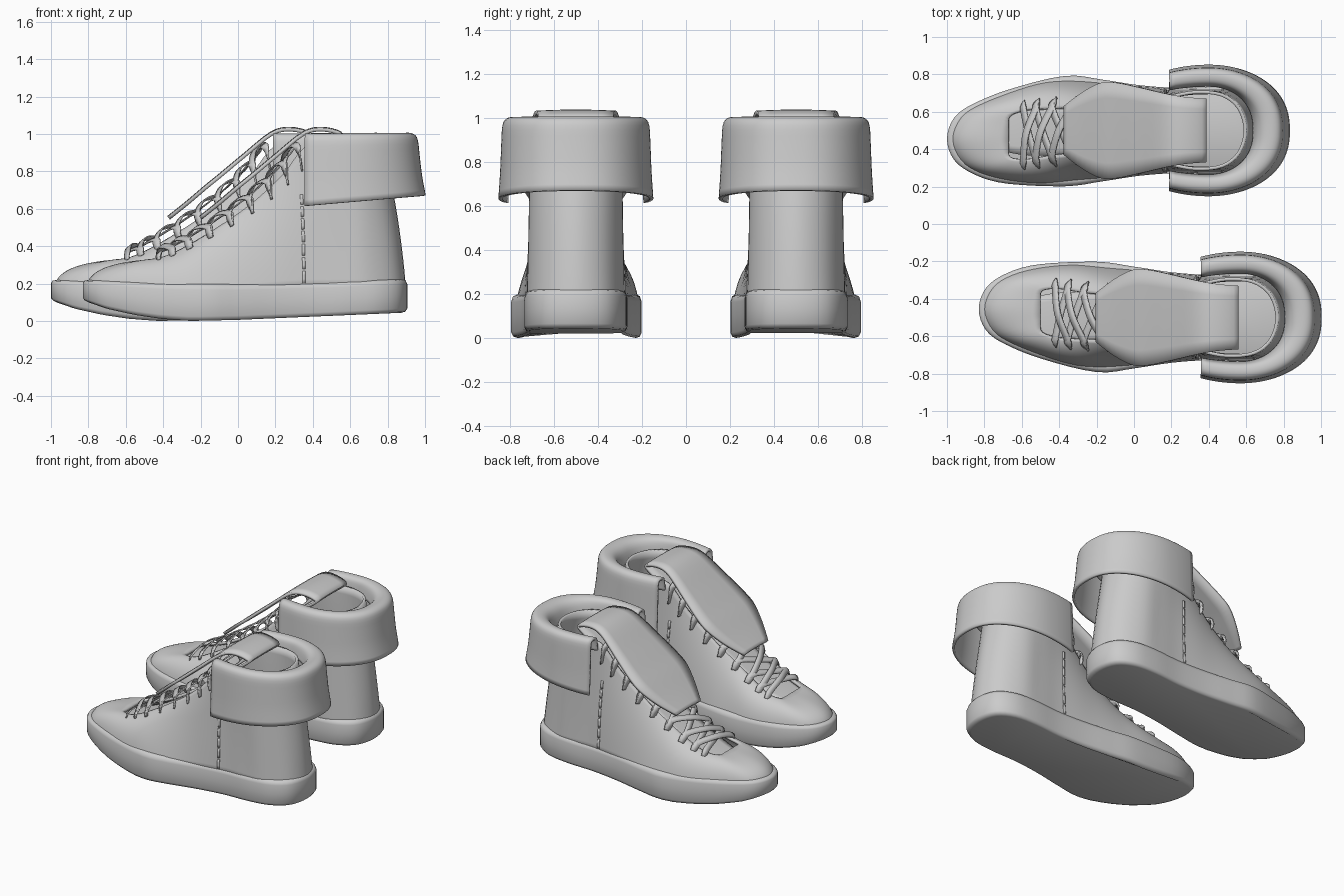
import bpy, bmesh, math
from mathutils import Vector as V

if "Cube" in bpy.data.objects:
    bpy.data.objects.remove(bpy.data.objects["Cube"])


def cat(keys, t, closed=False):
    """Catmull-Rom point at parameter t through tuples of any size."""
    n = len(keys)
    i = math.floor(t) if closed else min(max(int(t), 0), n - 2)
    f = t - i
    idx = (lambda k: k % n) if closed else (lambda k: min(max(k, 0), n - 1))
    a, b, c, d = (keys[idx(i + k)] for k in (-1, 0, 1, 2))
    return [0.5 * (2 * q + (r - p) * f + (2 * p - 5 * q + 4 * r - s) * f * f
                   + (3 * q - p - 3 * r + s) * f ** 3) for p, q, r, s in zip(a, b, c, d)]


def lerp(table, x):
    for (x0, y0), (x1, y1) in zip(table, table[1:]):
        if x <= x1:
            f = max(0, (x - x0) / (x1 - x0))
            return y0 + (y1 - y0) * f
    return table[-1][1]


def centre(x):
    """Sideways sweep of the toe towards the inner side."""
    f = min(1, max(0, (-x - 0.1) / 0.6))
    return 0.045 * f * f * (3 - 2 * f)


def mesh(name, grids, place, closed=False, cap=False, thick=0, angle=40):
    """Build one object from grids of points (rows of equal length)."""
    bm = bmesh.new()
    for rows in grids:
        vs = [[bm.verts.new(place(p)) for p in r] for r in rows]
        n = len(rows[0])
        for r0, r1 in zip(vs, vs[1:]):
            for j in range(n if closed else n - 1):
                k = (j + 1) % n
                bm.faces.new((r0[j], r0[k], r1[k], r1[j]))
        if cap:
            bm.faces.new(vs[0])
            bm.faces.new(vs[-1])
    bmesh.ops.recalc_face_normals(bm, faces=bm.faces)
    me = bpy.data.meshes.new(name)
    bm.to_mesh(me)
    bm.free()
    ob = bpy.data.objects.new(name, me)
    bpy.context.collection.objects.link(ob)
    if thick:
        mod = ob.modifiers.new("thickness", 'SOLIDIFY')
        mod.thickness, mod.offset = thick, 0
    bpy.ops.object.select_all(action='DESELECT')
    ob.select_set(True)
    bpy.context.view_layer.objects.active = ob
    bpy.ops.object.shade_smooth_by_angle(angle=math.radians(angle))
    return ob


def ribbon(path, width, normal):
    """Two-column strip along a path, lying flat to the given normal."""
    rows = []
    for i, p in enumerate(path):
        t = path[min(i + 1, len(path) - 1)] - path[max(i - 1, 0)]
        s = t.cross(normal).normalized() * width / 2
        rows.append([p - s, p + s])
    return rows


# Upper: ribs from the sole edge (x, w), over a control point, to the opening
RIBS = [(-.80, 0, -.82, 0, .29, -.50, 0, .318),
        (-.76, .11, -.76, .115, .29, -.50, .05, .318),
        (-.66, .175, -.64, .18, .30, -.49, .11, .32),
        (-.50, .23, -.47, .22, .31, -.40, .13, .335),
        (-.30, .265, -.30, .24, .34, -.28, .125, .39),
        (-.10, .26, -.12, .21, .40, -.10, .125, .50),
        (.10, .238, .08, .20, .47, .08, .135, .63),
        (.25, .224, .25, .20, .55, .24, .155, .78),
        (.40, .212, .40, .195, .6, .36, .18, .93),
        (.55, .215, .53, .195, .6, .50, .205, .95),
        (.70, .205, .66, .195, .6, .64, .19, .95),
        (.84, .13, .80, .12, .56, .73, .12, .95),
        (.89, 0, .86, 0, .56, .765, 0, .95)]
FLIP = (1, -1, 1, -1, 1, 1, -1, 1)
RING = RIBS + [tuple(a * b for a, b in zip(r, FLIP)) for r in RIBS[-2:0:-1]]


def upper_point(s, v):
    bx, bw, cx, cw, cz, tx, tw, tz = cat(RING, s, True)
    a, b, c = (1 - v) ** 2, 2 * v * (1 - v), v * v
    x = a * bx + b * cx + c * tx
    return V((x, a * bw + b * cw + c * tw + centre(x), a * .16 + b * cz + c * tz))


# Sole outline half, its underside height and its upper edge height
OUT = [(-.83, 0), (-.79, .115), (-.68, .192), (-.5, .252), (-.2, .295), (0, .272),
       (.2, .242), (.4, .228), (.6, .234), (.76, .215), (.87, .14), (.905, 0)]
LOOP = OUT + [(x, -w) for x, w in OUT[-2:0:-1]]
FLOOR = [(-.83, .11), (-.7, .065), (-.55, .032), (-.4, .01), (-.25, 0), (0, .006), (.9, .045)]
EDGE = [(-.83, .22), (-.4, .2), (0, .195), (.5, .207), (.9, .225)]


def sole_row(inset, f):
    row = []
    for i in range(len(LOOP) * 4):
        x, w = cat(LOOP, i / 4, True)
        x = .04 + (x - .04) * (1 - inset * .4)
        lo, hi = lerp(FLOOR, x), lerp(EDGE, x)
        row.append(V((x, w * (1 - inset) + centre(x), lo + (hi - lo) * f)))
    return row


# Cuff profile: half length, half width, front z, back z
CUFF = [(.243, .243, .90, .88), (.262, .25, .955, .95), (.29, .26, .985, .985),
        (.33, .285, .993, .998), (.365, .31, .988, .992), (.383, .325, .96, .965),
        (.392, .33, .87, .89), (.405, .335, .74, .78), (.425, .343, .615, .67)]

# Tongue path: x, z, half width; rises inside, then folds forward as a flap
TONGUE = [(-.53, .28, .11), (-.42, .31, .13), (-.28, .37, .135), (-.1, .48, .135),
          (.08, .61, .14), (.24, .75, .15), (.42, .90, .165), (.52, .97, .17),
          (.545, 1.005, .17), (.45, 1.028, .178), (.35, 1.005, .195), (.2, .885, .23),
          (.08, .785, .255), (0, .72, .255), (-.1, .635, .205), (-.2, .555, .13)]


def build_shoe(side, m, dx):
    def place(p):
        return (p[0] + dx, m * (p[1] - .5), p[2])

    # Sole with rounded edges
    mesh(side + "_sole", [[sole_row(i, f) for i, f in
         ((.09, 0), (.03, .03), (0, .12), (0, .5), (0, .84), (.025, .96), (.08, 1))]],
         place, closed=True, cap=True, angle=50)

    # Upper shell
    mesh(side + "_upper", [[[upper_point(i / 4, v / 14) for i in range(96)]
         for v in range(15)]], place, closed=True, thick=.018)

    # Tongue and folded flap
    rows = []
    for i in range((len(TONGUE) - 1) * 4 + 1):
        x, z, w = cat(TONGUE, i / 4)
        rows.append([V((x, w * k / 3, z - .005 * (k / 3) ** 2)) for k in range(-3, 4)])
    mesh(side + "_tongue", [rows], place, thick=.02)

    # Turned-down cuff, open at the front
    rows = []
    for i in range((len(CUFF) - 1) * 3 + 1):
        ax, ay, zf, zb = cat(CUFF, i / 3)
        row = []
        for j in range(61):
            a = math.radians(-115 + 230 * j / 60)
            c = math.cos(a)
            x = .57 + (ax * c if c > 0 else .5 * c)
            y = ay * math.copysign(abs(math.sin(a)) ** .85, a)
            f = (x - .36) / .64
            row.append(V((x, y, zf + (zb - zf) * f)))
        rows.append(row)
    mesh(side + "_cuff", [rows], place, thick=.018)

    # Criss-cross flat laces
    up = V((-.62, 0, .78))
    grids = []
    spots = [3 + 4.8 * k / 8 for k in range(9)]
    for s0, s1 in zip(spots, spots[1:]):
        for sign in (1, -1):
            a, b = (s0, 24 - s1) if sign > 0 else (24 - s0, s1)
            pa, pb, ea, eb = (upper_point(a, 1), upper_point(b, 1),
                              upper_point(a, .83), upper_point(b, .83))
            out = V((0, .014 * sign, 0))
            keys = [ea + out + up * .004, pa + out * .5 + up * .035,
                    (pa + pb) / 2 + up * (.055 + .012 * sign),
                    pb - out * .5 + up * .035, eb - out + up * .004]
            path = [V(cat(keys, t / 5)) for t in range(21)]
            grids.append(ribbon(path, .04, up))
    mesh(side + "_laces", grids, place, thick=.008)

    # Stitched side seams
    grids = []
    for s, y in ((7.68, 1), (24 - 7.68, -1)):
        for k in range(7):
            path = [upper_point(s, .05 + .09 * k + .077 * t / 3) + V((0, .01 * y, 0))
                    for t in range(4)]
            grids.append(ribbon(path, .016, V((0, y, 0))))
    mesh(side + "_side_stitching", grids, place, thick=.008)


build_shoe("near", 1, 0)
build_shoe("far", -1, -.17)
